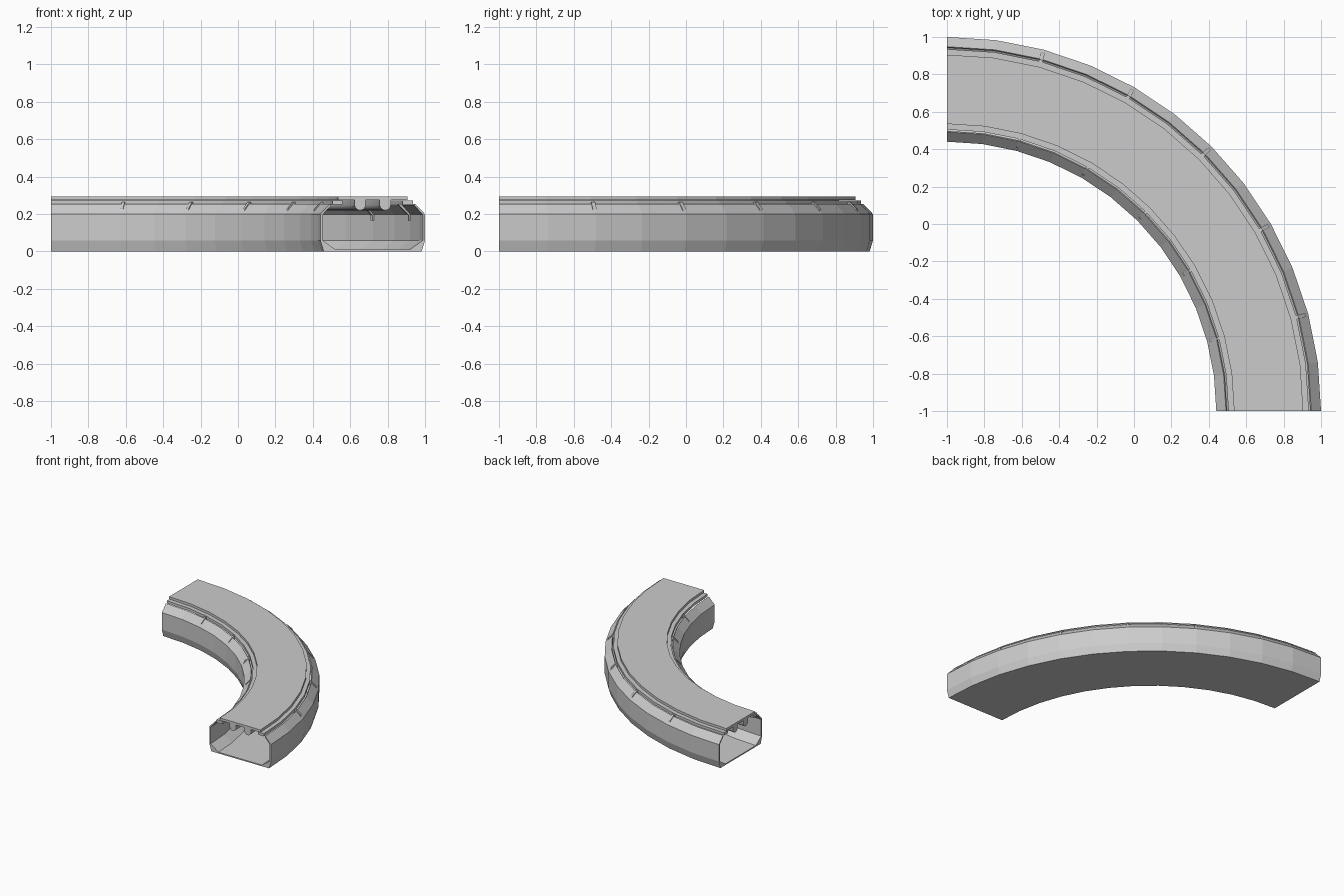
import bpy, bmesh, math

cube = bpy.data.objects.get("Cube")
if cube:
    bpy.data.objects.remove(cube, do_unlink=True)

# Shared layout: quarter bend around one corner
CENTRE = -1.0
MID = 1.72          # radius of the centreline
STEPS = 12

grey = bpy.data.materials.new("plain grey")
grey.use_nodes = True
colour = (0.6, 0.6, 0.6, 1)
grey.diffuse_color = colour
grey.node_tree.nodes["Principled BSDF"].inputs["Base Color"].default_value = colour


def add_sweep(bm, profile, start, end, steps):
    """Sweep a closed (offset from centreline, height) outline around the bend."""
    rings = []
    for i in range(steps + 1):
        a = math.radians(start + (end - start) * i / steps)
        rings.append([bm.verts.new((CENTRE + (MID + o) * math.cos(a),
                                    CENTRE + (MID + o) * math.sin(a), z))
                      for o, z in profile])
    n = len(profile)
    for r0, r1 in zip(rings, rings[1:]):
        for j in range(n):
            k = (j + 1) % n
            bm.faces.new((r0[j], r0[k], r1[k], r1[j]))
    bm.faces.new(rings[0])
    bm.faces.new(rings[-1])


def finish(bm, name, smooth=False):
    bmesh.ops.recalc_face_normals(bm, faces=bm.faces[:])
    mesh = bpy.data.meshes.new(name)
    bm.to_mesh(mesh)
    bm.free()
    mesh.materials.append(grey)
    obj = bpy.data.objects.new(name, mesh)
    bpy.context.collection.objects.link(obj)
    if smooth:
        bpy.ops.object.select_all(action='DESELECT')
        obj.select_set(True)
        bpy.context.view_layer.objects.active = obj
        bpy.ops.object.shade_smooth_by_angle(angle=math.radians(35))


def sweep(name, profile, smooth=False):
    bm = bmesh.new()
    add_sweep(bm, profile, 0, 90, STEPS)
    finish(bm, name, smooth)


def flip(profile):
    return [(-o, z) for o, z in profile]


def box(o0, o1, z0, z1):
    return [(o0, z0), (o1, z0), (o1, z1), (o0, z1)]


# Hollow trough: outer side outline up, then inner side back down
outside = [(0.262, 0), (0.28, 0.06), (0.28, 0.2), (0.228, 0.255)]
inside = [(0.222, 0.247), (0.268, 0.197), (0.268, 0.06), (0.198, 0.01)]
half = outside + inside
sweep("trough_shell", half + flip(half)[::-1])

# Raised deck
sweep("deck", box(-0.185, 0.185, 0.275, 0.295))

# Ledge strips under the deck edges
ledge = box(0.16, 0.215, 0.25, 0.272)
sweep("outer_ledge", ledge)
sweep("inner_ledge", flip(ledge))

# Two round-bottomed runners under the deck
for name, c in (("outer_runner", 0.067), ("inner_runner", -0.067)):
    arc = [(c + 0.03 * math.cos(math.pi * (1 + i / 8)),
            0.25 + 0.03 * math.sin(math.pi * (1 + i / 8))) for i in range(9)]
    sweep(name, arc + [(c + 0.03, 0.28), (c - 0.03, 0.28)], smooth=True)

# Brackets tying the ledges to the shell
bracket = [(0.272, 0.165), (0.258, 0.165), (0.258, 0.195), (0.2, 0.25),
           (0.2, 0.265), (0.225, 0.265), (0.26, 0.23), (0.272, 0.2)]
for name, outline in (("outer_brackets", bracket), ("inner_brackets", flip(bracket))):
    bm = bmesh.new()
    for a in range(15, 90, 15):
        add_sweep(bm, outline, a - 0.3, a + 0.3, 1)
    finish(bm, name)
